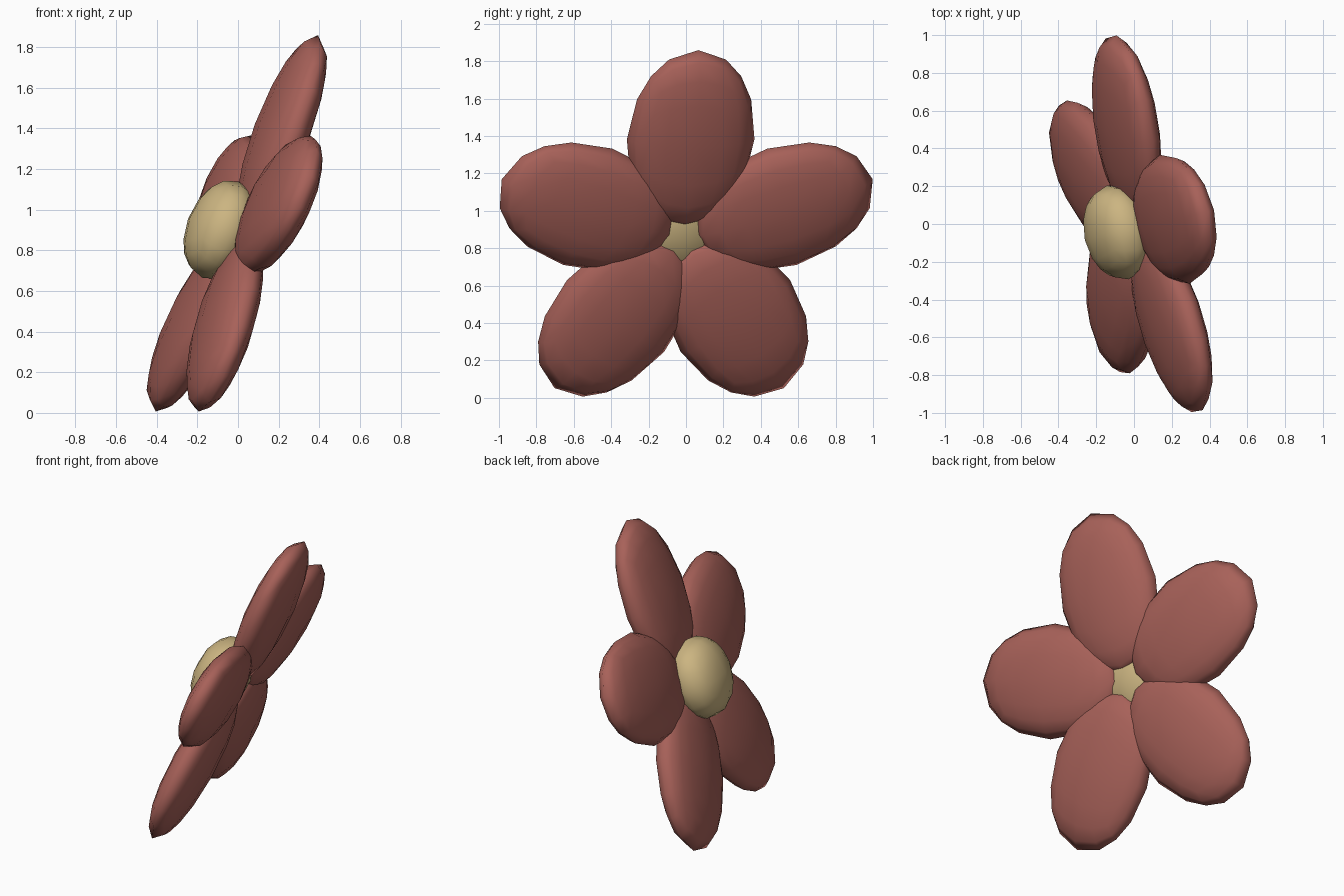
import bpy, bmesh, math
from mathutils import Matrix, Vector

cube = bpy.data.objects.get("Cube")
if cube:
    bpy.data.objects.remove(cube, do_unlink=True)


def make_material(name, rgb):
    mat = bpy.data.materials.new(name)
    mat.use_nodes = True
    color = (*rgb, 1.0)
    mat.diffuse_color = color
    mat.node_tree.nodes["Principled BSDF"].inputs["Base Color"].default_value = color
    return mat


def make_ellipsoid(name, center, axes, radii, mat):
    """Rounded cube stretched along three given axes."""
    bm = bmesh.new()
    bmesh.ops.create_cube(bm, size=2)
    bmesh.ops.subdivide_edges(bm, edges=bm.edges[:], cuts=3, use_grid_fill=True)
    for v in bm.verts:
        v.co.normalize()
    columns = [a * r for a, r in zip(axes, radii)]
    bm.transform(Matrix.Translation(center) @ Matrix(columns).transposed().to_4x4())
    bmesh.ops.recalc_face_normals(bm, faces=bm.faces[:])
    for f in bm.faces:
        f.smooth = True
    mesh = bpy.data.meshes.new(name)
    bm.to_mesh(mesh)
    bm.free()
    mesh.materials.append(mat)
    obj = bpy.data.objects.new(name, mesh)
    bpy.context.collection.objects.link(obj)
    return obj


petal_red = make_material("dusty red", (0.39, 0.12, 0.10))
center_tan = make_material("pale yellow", (0.60, 0.46, 0.22))

# Tilted plane of the flower: back normal, upward and sideways directions
center = Vector((0.02, -0.02, 0.86))
back = Vector((1, 0.23, -0.394)).normalized()
up = Vector((0, 0, 1))
up = (up - back * up.dot(back)).normalized()
side = up.cross(back)

# Five overlapping petals around the centre
for i in range(5):
    angle = math.tau * i / 5
    along = up * math.cos(angle) + side * math.sin(angle)
    across = back.cross(along)
    make_ellipsoid(f"petal_{i + 1}", center + along * 0.56,
                   (along, across, back), (0.51, 0.35, 0.12), petal_red)

# Domed flower centre, pushed towards the face side
make_ellipsoid("flower_center", center - back * 0.115,
               (up, side, back), (0.255, 0.255, 0.167), center_tan)
